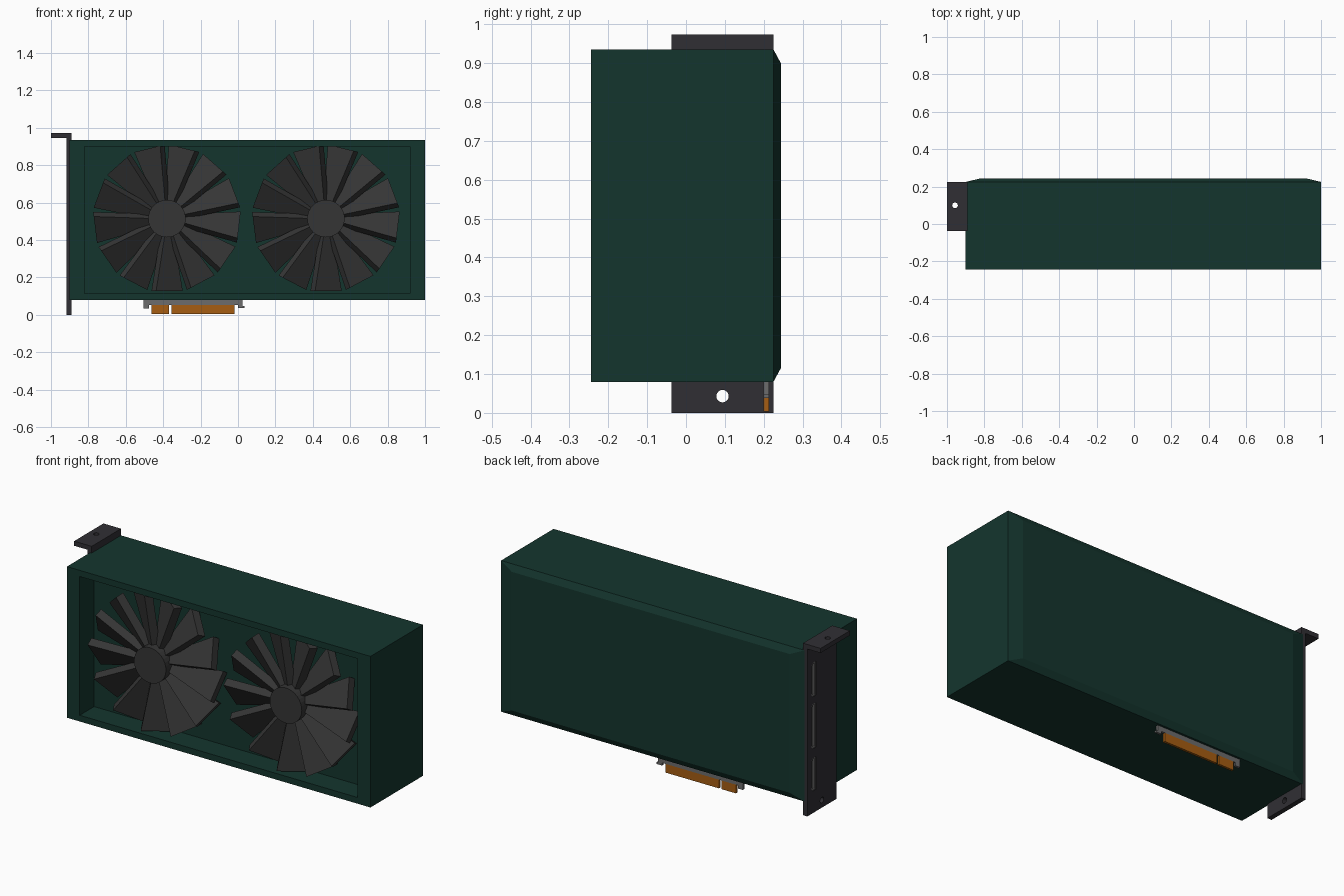
import bpy, bmesh, math
from mathutils import Vector

if "Cube" in bpy.data.objects:
    bpy.data.objects.remove(bpy.data.objects["Cube"])


def material(name, r, g, b):
    m = bpy.data.materials.new(name)
    m.diffuse_color = (r, g, b, 1)
    m.use_nodes = True
    m.node_tree.nodes["Principled BSDF"].inputs["Base Color"].default_value = m.diffuse_color
    return m


GREEN = material("shroud_green", 0.007, 0.036, 0.027)
DARK = material("fan_dark", 0.036, 0.036, 0.036)
METAL = material("bracket_dark", 0.03, 0.028, 0.034)
GOLD = material("contact_gold", 0.38, 0.11, 0.006)
GREY = material("board_grey", 0.15, 0.15, 0.15)


def finish(name, bm, mat):
    bmesh.ops.recalc_face_normals(bm, faces=bm.faces)
    me = bpy.data.meshes.new(name)
    bm.to_mesh(me)
    bm.free()
    ob = bpy.data.objects.new(name, me)
    bpy.context.collection.objects.link(ob)
    if mat:
        me.materials.append(mat)
    return ob


def add_loops(bm, loops):
    """Skin a chain of equal-length point loops and cap both ends."""
    rows = [[bm.verts.new(p) for p in loop] for loop in loops]
    n = len(rows[0])
    for a, b in zip(rows, rows[1:]):
        for i in range(n):
            j = (i + 1) % n
            bm.faces.new((a[i], a[j], b[j], b[i]))
    bm.faces.new(rows[0])
    bm.faces.new(rows[-1])


def skin(name, loops, mat):
    bm = bmesh.new()
    add_loops(bm, loops)
    return finish(name, bm, mat)


def rect_xz(x0, x1, z0, z1, y):
    return [(x0, y, z0), (x1, y, z0), (x1, y, z1), (x0, y, z1)]


def prism_y(name, profile, y0, y1, mat):
    return skin(name, [[(x, y, z) for x, z in profile] for y in (y0, y1)], mat)


def cylinder(name, loc, r, depth, axis, mat, sides=32):
    bm = bmesh.new()
    bmesh.ops.create_cone(bm, cap_ends=True, segments=sides,
                          radius1=r, radius2=r, depth=depth)
    rot = Vector(axis).to_track_quat('Z', 'Y').to_matrix()
    bmesh.ops.rotate(bm, verts=bm.verts, matrix=rot)
    bmesh.ops.translate(bm, verts=bm.verts, vec=loc)
    return finish(name, bm, mat)


def cut(target, cutter):
    mod = target.modifiers.new("cut", 'BOOLEAN')
    mod.operation = 'DIFFERENCE'
    mod.solver = 'EXACT'
    mod.object = cutter
    bpy.context.view_layer.objects.active = target
    bpy.ops.object.modifier_apply(modifier=mod.name)
    bpy.data.objects.remove(cutter)


# Shroud: recessed front, straight sides, chamfered back
OUT = (-0.90, 1.0, 0.08, 0.935)
INS = (-0.82, 0.92, 0.115, 0.90)
skin("shroud", [rect_xz(*INS, -0.115), rect_xz(*INS, -0.244),
                rect_xz(*OUT, -0.244), rect_xz(*OUT, 0.225),
                rect_xz(*INS, 0.244)], GREEN)

# Fans: hub plus a ring of pitched, tapered blades
BLADES, TILT, THICK = 13, math.radians(33), 0.045
for side, cx in (("left", -0.38), ("right", 0.47)):
    centre = Vector((cx, -0.178, 0.515))
    hub = cylinder(side + "_fan_hub", (cx, -0.176, 0.515), 0.10, 0.136, (0, -1, 0), DARK)
    bm = bmesh.new()
    for k in range(BLADES):
        a = math.radians(104) + k * math.tau / BLADES
        radial = Vector((math.cos(a), 0, math.sin(a)))
        tang = Vector((-math.sin(a), 0, math.cos(a)))
        across = tang * math.cos(TILT) + Vector((0, math.sin(TILT), 0))
        normal = tang * math.sin(TILT) - Vector((0, math.cos(TILT), 0))
        ends = []
        for r, w in ((0.07, 0.05), (0.387, 0.17)):
            ends.append([centre + radial * r + across * w / 2 * u + normal * THICK / 2 * v
                         for u, v in ((-1, -1), (1, -1), (1, 1), (-1, 1))])
        add_loops(bm, ends)
    finish(side + "_fan_blades", bm, DARK)

# Mounting bracket with a bent top tab and screw holes
bracket = prism_y("bracket", [(-0.89, 0), (-0.89, 0.973), (-1, 0.973), (-1, 0.947),
                              (-0.917, 0.947), (-0.917, 0)], -0.037, 0.225, METAL)
cut(bracket, cylinder("hole_cutter", (-0.957, 0.10, 0.96), 0.015, 0.1, (0, 0, 1), None, 24))
cut(bracket, cylinder("hole_cutter", (-0.90, 0.094, 0.043), 0.016, 0.1, (1, 0, 0), None, 24))


# Display ports: slots in the bracket lined with grey shells
def port_loop(x, z0, z1, inset):
    y0, y1 = 0.147 + inset, 0.188 - inset
    z0, z1, c = z0 + inset, z1 - inset, 0.012
    return [(x, y0, z0), (x, y1 - c, z0), (x, y1, z0 + c),
            (x, y1, z1 - c), (x, y1 - c, z1), (x, y0, z1)]


for name, z0, z1 in (("upper", 0.657, 0.85), ("middle", 0.363, 0.617), ("lower", 0.125, 0.31)):
    cut(bracket, skin("slot_cutter", [port_loop(x, z0, z1, 0) for x in (-0.95, -0.85)], None))
    skin(name + "_port", [port_loop(-0.892, z0, z1, 0), port_loop(-0.914, z0, z1, 0),
                          port_loop(-0.914, z0, z1, 0.008), port_loop(-0.902, z0, z1, 0.008)], GREY)

# Edge connector: grey board with notch and hook, gold contact strips
prism_y("connector_board", [(-0.505, 0.09), (-0.505, 0.035), (-0.475, 0.035), (-0.475, 0.053),
                            (0.0, 0.053), (0.0, 0.038), (0.035, 0.038), (0.035, 0.048),
                            (0.025, 0.048), (0.025, 0.09)], 0.20, 0.213, GREY)
for name, x0, x1 in (("short", -0.462, -0.37), ("long", -0.355, -0.02)):
    skin(name + "_contacts", [rect_xz(x0, x1, 0.004, 0.053, y) for y in (0.20, 0.213)], GOLD)
